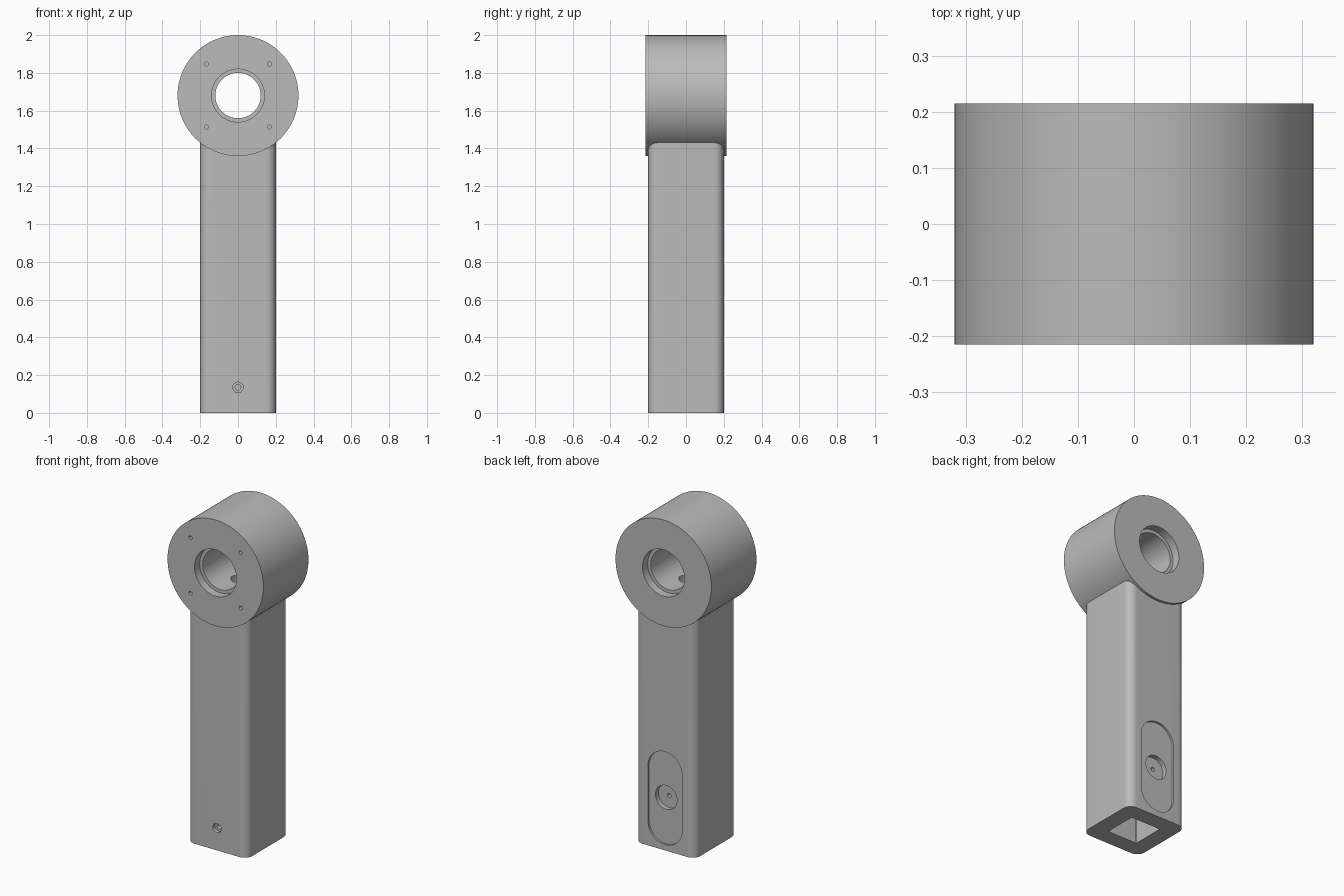
import bpy
import bmesh
import math
from mathutils import Vector

old = bpy.data.objects.get("Cube")
if old:
    bpy.data.objects.remove(old, do_unlink=True)

grey = bpy.data.materials.new("satin grey")
grey.use_nodes = True
colour = (0.5, 0.5, 0.5, 1)
grey.diffuse_color = colour
grey.node_tree.nodes["Principled BSDF"].inputs["Base Color"].default_value = colour

HALF = 0.2       # half width of the shaft
DEPTH = 0.215    # half depth of the ring head
EYE_Z = 1.68     # height of the ring centre


def loft(name, rings):
    """Solid skinned through matching rings of points, capped at both ends."""
    bm = bmesh.new()
    loops = [[bm.verts.new(p) for p in ring] for ring in rings]
    n = len(loops[0])
    for a, b in zip(loops, loops[1:]):
        for i in range(n):
            j = (i + 1) % n
            bm.faces.new((a[i], a[j], b[j], b[i]))
    bm.faces.new(loops[0][::-1])
    bm.faces.new(loops[-1])
    bmesh.ops.recalc_face_normals(bm, faces=bm.faces)
    mesh = bpy.data.meshes.new(name)
    bm.to_mesh(mesh)
    bm.free()
    mesh.materials.append(grey)
    obj = bpy.data.objects.new(name, mesh)
    bpy.context.collection.objects.link(obj)
    return obj


def rounded(w, h, r, steps):
    """Rounded rectangle outline with half sizes w and h."""
    pts = []
    for k, (sx, sy) in enumerate(((1, 1), (-1, 1), (-1, -1), (1, -1))):
        for i in range(steps + 1):
            a = math.pi / 2 * (k + i / steps)
            p = Vector((sx * (w - r) + r * math.cos(a), sy * (h - r) + r * math.sin(a)))
            if not pts or (p - pts[-1]).length > 1e-5:
                pts.append(p)
    if (pts[0] - pts[-1]).length < 1e-5:
        pts.pop()
    return pts


def upright(name, outline, z0, z1):
    return loft(name, [[(p.x, p.y, z) for p in outline] for z in (z0, z1)])


def along_y(name, outline, y0, y1, x=0, z=0):
    return loft(name, [[(x + p.x, y, z + p.y) for p in outline] for y in (y0, y1)])


def circle(r, steps=12):
    return rounded(r, r, r, steps)


def combine(body, tool, operation):
    mod = body.modifiers.new(tool.name, "BOOLEAN")
    mod.operation = operation
    mod.solver = "EXACT"
    mod.object = tool
    bpy.context.view_layer.objects.active = body
    bpy.ops.object.modifier_apply(modifier=mod.name)
    bpy.data.objects.remove(tool, do_unlink=True)


# Square shaft with rounded corners, and the ring head
arm = upright("arm_body", rounded(HALF, HALF, 0.05, 8), 0, 1.5)
combine(arm, along_y("ring_head", circle(0.32, 24), -DEPTH, DEPTH, z=EYE_Z), "UNION")

# Blended gusset on one side where the shaft runs into the ring
gusset = [(0.0, 1.46), (0.03, 1.361), (0.11, 1.345), (0.14, 1.36), (0.185, 1.41), (0.22, 1.455)]
rings = []
for y, drop in ((-0.195, 0.02), (-DEPTH, 0), (DEPTH, 0), (0.195, 0.02)):
    rings.append([(x, y, z - (drop if x > 0 else 0)) for x, z in gusset])
combine(arm, loft("gusset", rings), "UNION")

# Stepped bore through the ring
cuts = [along_y("bore", circle(0.12, 16), -0.3, 0.3, z=EYE_Z)]
for s in (-1, 1):
    cuts.append(along_y("bearing_seat", circle(0.14, 16), s * 0.165, s * 0.3, z=EYE_Z))

# Four screw holes on the front of the ring
for sx in (-1, 1):
    for sz in (-1, 1):
        cuts.append(along_y("screw_hole", circle(0.011, 4), -0.3, -0.14,
                            sx * 0.167, EYE_Z + sz * 0.167))

# Hollow shaft with a narrow passage up to the bore
cuts.append(upright("shaft_channel", rounded(0.1, 0.1, 0.004, 1), -0.1, 1.2))
cuts.append(upright("cable_passage", circle(0.04, 6), 1.1, EYE_Z))

# Countersunk hole low on the front
cuts.append(along_y("front_hole", circle(0.015, 5), -0.3, -0.05, z=0.135))
cuts.append(along_y("front_counterbore", circle(0.028, 6), -0.3, -0.18, z=0.135))

# Slot recess on the back with a round pocket and pin hole
cuts.append(along_y("slot_recess", rounded(0.115, 0.28, 0.115, 12), 0.188, 0.3, z=0.315))
cuts.append(along_y("round_pocket", circle(0.072, 10), 0.16, 0.3, z=0.315))
cuts.append(along_y("pin_hole", circle(0.012, 4), 0.05, 0.3, z=0.315))

for cut in cuts:
    combine(arm, cut, "DIFFERENCE")

# Smooth the curves, keep machined edges crisp
bpy.ops.object.select_all(action="DESELECT")
arm.select_set(True)
bpy.context.view_layer.objects.active = arm
bpy.ops.object.shade_smooth_by_angle(angle=math.radians(30))
